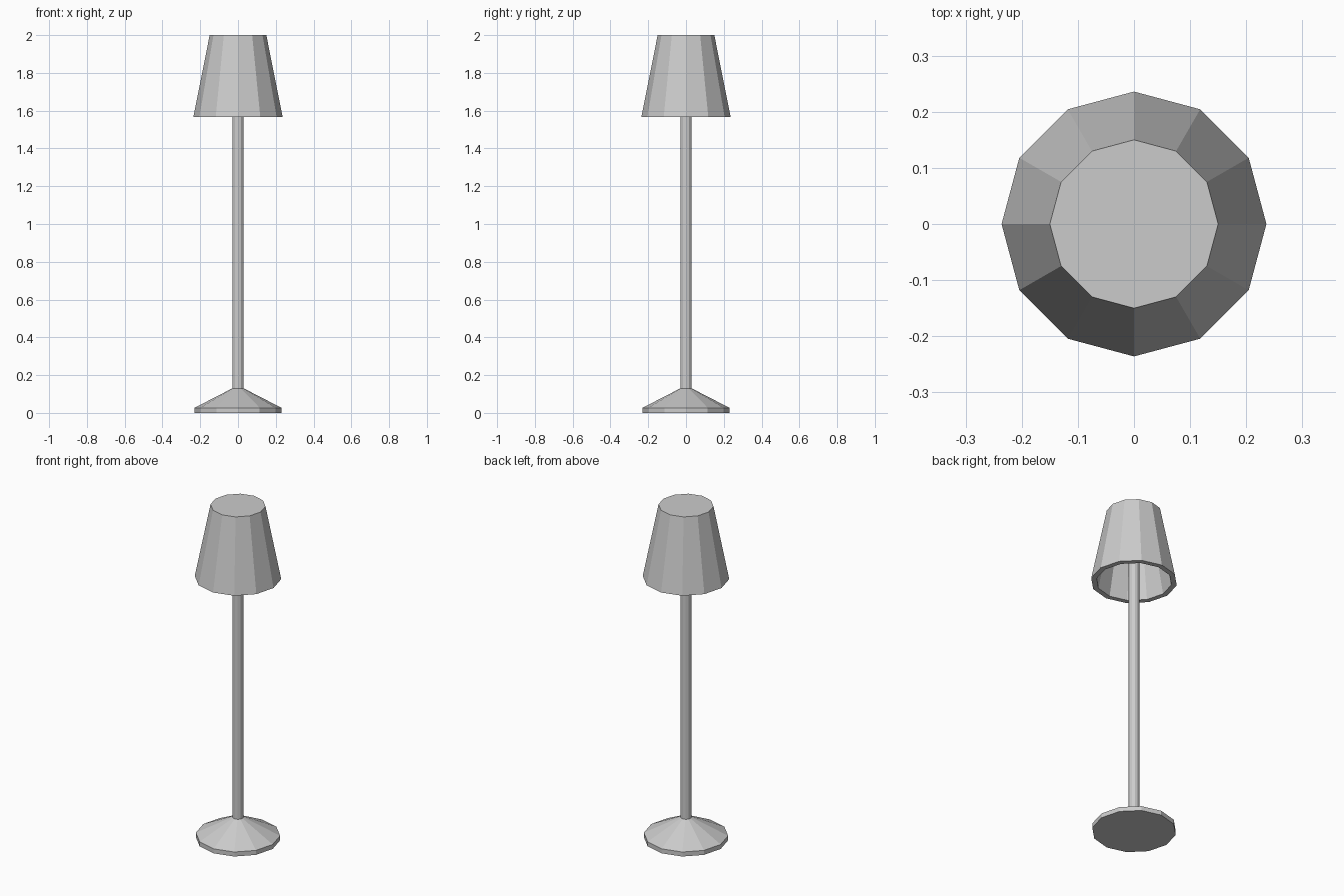
import bpy, bmesh
from math import cos, sin, tau

if "Cube" in bpy.data.objects:
    bpy.data.objects.remove(bpy.data.objects["Cube"])

SIDES = 12


def lathe(name, profile):
    """Revolve a (radius, height) profile into a flat-faced solid, capped at both ends."""
    bm = bmesh.new()
    rings = [[bm.verts.new((r * cos(tau * i / SIDES), r * sin(tau * i / SIDES), z))
              for i in range(SIDES)] for r, z in profile]
    for a, b in zip(rings, rings[1:]):
        for i in range(SIDES):
            j = (i + 1) % SIDES
            bm.faces.new((a[i], a[j], b[j], b[i]))
    bm.faces.new(rings[0])
    bm.faces.new(rings[-1])
    bmesh.ops.recalc_face_normals(bm, faces=bm.faces)
    mesh = bpy.data.meshes.new(name)
    bm.to_mesh(mesh)
    bm.free()
    obj = bpy.data.objects.new(name, mesh)
    bpy.context.collection.objects.link(obj)
    return obj


# Base disc sloping up into the pole, which runs to the shade's ceiling
lathe("base_and_pole", [(0.23, 0), (0.23, 0.027), (0.03, 0.13), (0.03, 1.975)])

# Tapered shade: outer wall, bottom rim, inner wall and closed top
lathe("shade", [(0.15, 2.0), (0.236, 1.567), (0.206, 1.567), (0.125, 1.975)])
